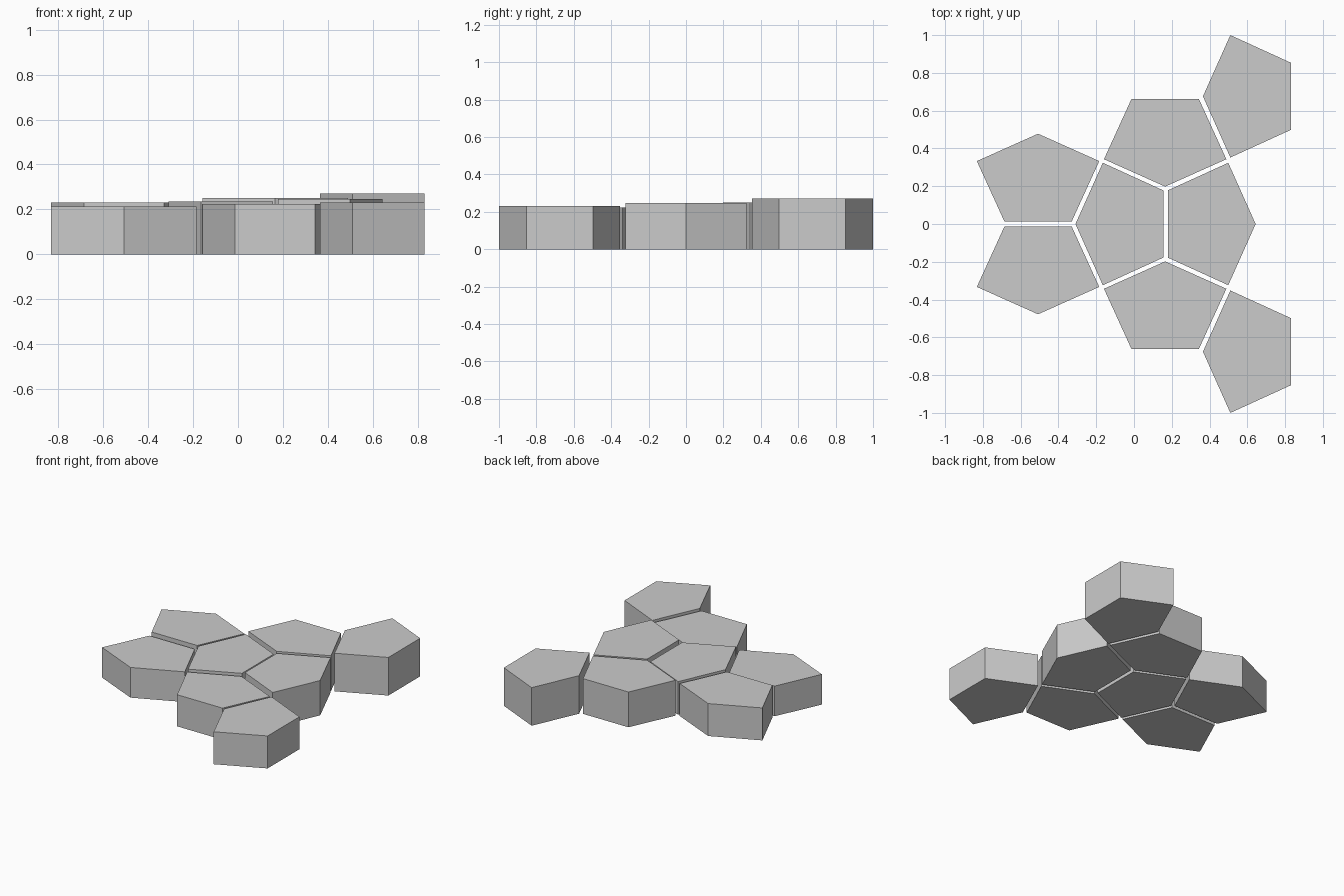
import bpy, bmesh
from math import pi
from mathutils import Matrix

cube = bpy.data.objects.get("Cube")
if cube:
    bpy.data.objects.remove(cube, do_unlink=True)

# Single stone grey
grey = bpy.data.materials.new("stone_grey")
grey.use_nodes = True
colour = (0.6, 0.6, 0.6, 1)
grey.diffuse_color = colour
grey.node_tree.nodes["Principled BSDF"].inputs["Base Color"].default_value = colour

# Pentagon with its apex at the origin and its base towards +y
PENTAGON = [(0, 0), (0.324, 0.145), (0.178, 0.465), (-0.178, 0.465), (-0.324, 0.145)]


def tile(name, apex, turns, height):
    """Upright prism; turns = quarter turns of the pentagon about its apex."""
    bm = bmesh.new()
    base = bm.faces.new([bm.verts.new((x, y, 0)) for x, y in PENTAGON])
    top = bmesh.ops.extrude_face_region(bm, geom=[base], use_keep_orig=True)
    verts = [v for v in top["geom"] if isinstance(v, bmesh.types.BMVert)]
    bmesh.ops.translate(bm, verts=verts, vec=(0, 0, height))
    place = Matrix.Translation((*apex, 0)) @ Matrix.Rotation(turns * pi / 2, 4, 'Z')
    bm.transform(place)
    bmesh.ops.recalc_face_normals(bm, faces=bm.faces)
    mesh = bpy.data.meshes.new(name)
    bm.to_mesh(mesh)
    bm.free()
    mesh.materials.append(grey)
    bpy.context.collection.objects.link(bpy.data.objects.new(name, mesh))


# Two middle tiles, base to base
tile("centre_tile", (-0.31, 0), -1, 0.235)
tile("left_middle_tile", (0.644, 0), 1, 0.247)

# Mirrored tiles: name, apex x, apex y, quarter turns at back and front, heights
pairs = [
    ("inner_tile", 0.165, 0.198, 0, 2, 0.25, 0.224),
    ("left_corner_tile", 0.365, 0.676, -1, -1, 0.27, 0.23),
    ("right_tile", -0.508, 0.478, 2, 0, 0.23, 0.214),
]
for name, x, y, back, front, high, low in pairs:
    tile("back_" + name, (x, y), back, high)
    tile("front_" + name, (x, -y), front, low)
